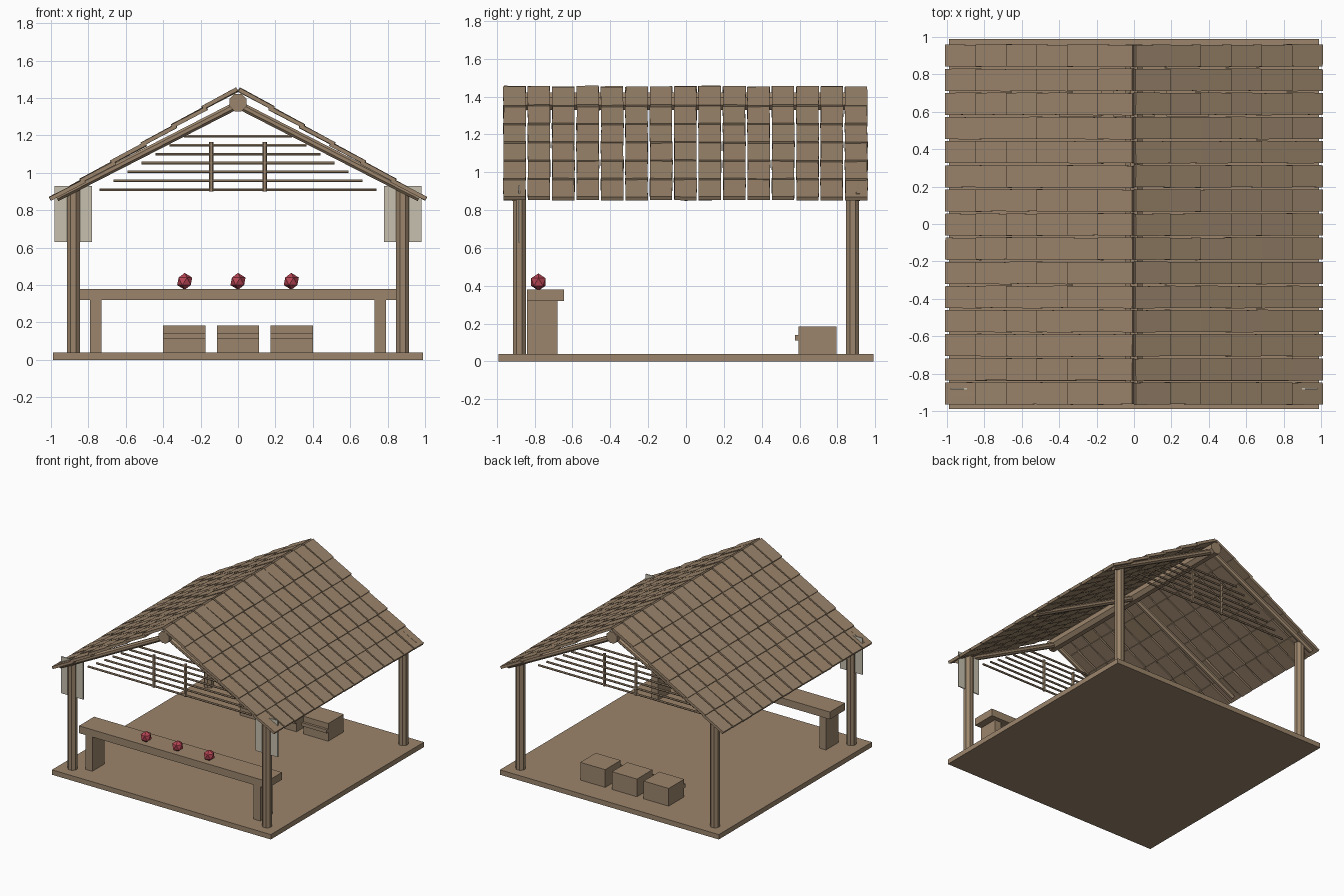
import bpy, bmesh, math, random
from mathutils import Vector, Matrix

random.seed(4)
cube = bpy.data.objects.get("Cube")
if cube:
    bpy.data.objects.remove(cube, do_unlink=True)


def material(name, rgb):
    m = bpy.data.materials.new(name)
    m.use_nodes = True
    m.diffuse_color = (*rgb, 1)
    m.node_tree.nodes["Principled BSDF"].inputs["Base Color"].default_value = (*rgb, 1)
    return m


WOOD = material("brown_wood", (0.33, 0.235, 0.15))
CLOTH = material("pale_cloth", (0.57, 0.53, 0.43))
RED = material("red_gem", (0.48, 0.06, 0.09))


def finish(name, bm, mat):
    mesh = bpy.data.meshes.new(name)
    bm.to_mesh(mesh)
    bm.free()
    mesh.materials.append(mat)
    obj = bpy.data.objects.new(name, mesh)
    bpy.context.collection.objects.link(obj)
    return obj


def add_box(bm, x, y, z):
    """Box from three (low, high) ranges."""
    ranges = (x, y, z)
    size = [b - a for a, b in ranges]
    mid = [(a + b) / 2 for a, b in ranges]
    bmesh.ops.create_cube(bm, size=1, matrix=Matrix.Translation(mid) @ Matrix.Diagonal((*size, 1)))


def box(name, x, y, z, mat=WOOD):
    bm = bmesh.new()
    add_box(bm, x, y, z)
    return finish(name, bm, mat)


def pole(name, start, end, radius, sides=8):
    """Straight faceted pole between two points."""
    a, b = Vector(start), Vector(end)
    d = b - a
    turn = d.to_track_quat('Z', 'Y').to_matrix().to_4x4()
    spin = Matrix.Rotation(math.pi / sides, 4, 'Z')
    bm = bmesh.new()
    bmesh.ops.create_cone(bm, cap_ends=True, segments=sides, radius1=radius, radius2=radius,
                          depth=d.length, matrix=Matrix.Translation((a + b) / 2) @ turn @ spin)
    return finish(name, bm, WOOD)


# Floor and corner posts
box("floor", (-0.99, 0.99), (-0.99, 0.99), (0, 0.04))
for x in (-0.88, 0.88):
    for y in (-0.88, 0.88):
        pole("post", (x, y, 0.04), (x, y, 0.91), 0.038)

# Counter with two slab legs
box("counter_top", (-0.85, 0.85), (-0.84, -0.645), (0.32, 0.38))
for x in (-0.76, 0.76):
    box("counter_leg", (x - 0.03, x + 0.03), (-0.84, -0.68), (0.04, 0.32))

# Gems on the counter
for x in (-0.285, 0, 0.285):
    bm = bmesh.new()
    bmesh.ops.create_icosphere(bm, subdivisions=1, radius=0.045,
                               matrix=Matrix.Translation((x, -0.78, 0.42)))
    finish("gem", bm, RED)

# Crates with a front rail
for x in (-0.287, 0, 0.287):
    bm = bmesh.new()
    add_box(bm, (x - 0.113, x + 0.113), (0.595, 0.795), (0.04, 0.185))
    add_box(bm, (x - 0.113, x + 0.113), (0.575, 0.595), (0.112, 0.14))
    finish("crate", bm, WOOD)

# Hanging cloths at the front corners
for x in (-0.88, 0.88):
    box("hanging_cloth", (x - 0.1, x + 0.1), (-0.886, -0.878), (0.63, 0.93), CLOTH)

# Ridge beam and rafters
pole("ridge_beam", (0, -0.96, 1.375), (0, 0.96, 1.375), 0.05)
for y in (-0.91, 0, 0.91):
    for side in (-1, 1):
        pole("rafter", (0, y, 1.365), (side * 0.97, y, 0.868), 0.023)

# Gable lattices
for y in (-0.88, 0.85):
    for i in range(7):
        w, z = 0.74 - 0.075 * i, 0.91 + 0.0475 * i
        pole("lattice_slat", (-w, y, z), (w, y, z), 0.008, 6)
    for x in (-0.143, 0.143):
        pole("lattice_upright", (x, y, 0.9), (x, y, 1.165), 0.012, 6)

# Overlapping roof tiles, slightly irregular
COLUMNS, ROWS, PITCH = 15, 6, 0.129
LENGTH, WIDTH, THICK = 0.21, 0.118, 0.021
TILT = math.radians(28)
for side in (-1, 1):
    bm = bmesh.new()
    for col in range(COLUMNS):
        y = (col - (COLUMNS - 1) / 2) * PITCH - 0.003
        for row in range(ROWS):
            low = Vector((side * (1 - 0.163 * row), y, 0.85 + 0.097 * row + random.uniform(0, 0.004)))
            place = (Matrix.Translation(low)
                     @ Matrix.Rotation(side * (TILT + random.uniform(-0.01, 0.01)), 4, 'Y')
                     @ Matrix.Rotation(random.uniform(-0.015, 0.015), 4, 'Z')
                     @ Matrix.Translation((-side * LENGTH / 2, 0, THICK / 2))
                     @ Matrix.Diagonal((LENGTH, WIDTH, THICK, 1)))
            bmesh.ops.create_cube(bm, size=1, matrix=place)
    finish("left_roof_tiles" if side > 0 else "right_roof_tiles", bm, WOOD)
